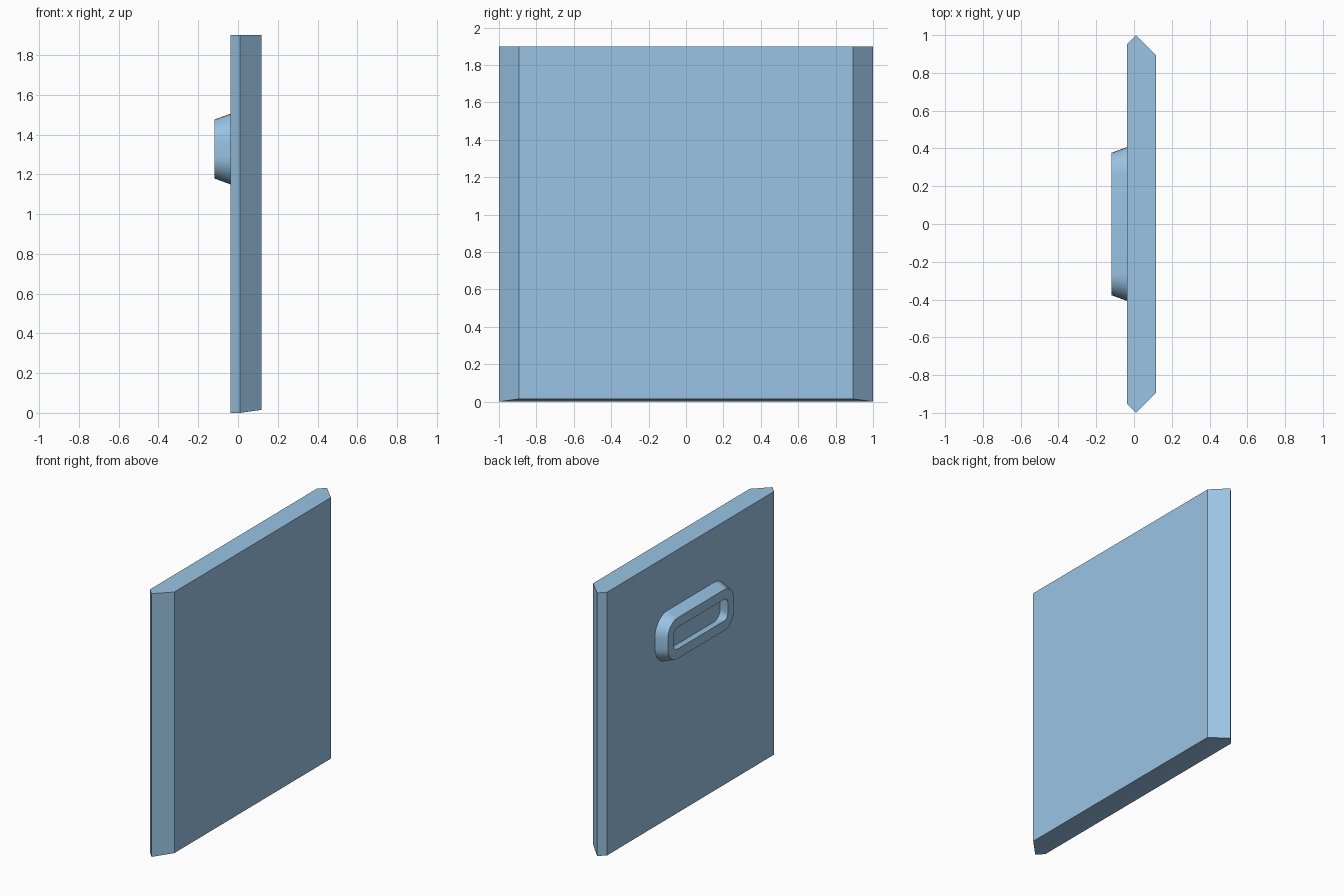
import bpy, bmesh, math

cube = bpy.data.objects.get("Cube")
if cube:
    bpy.data.objects.remove(cube)

blue = bpy.data.materials.new("light_blue")
blue.use_nodes = True
colour = (0.32, 0.55, 0.78, 1)
blue.diffuse_color = colour
blue.node_tree.nodes["Principled BSDF"].inputs["Base Color"].default_value = colour


def finish(name, bm):
    bmesh.ops.recalc_face_normals(bm, faces=bm.faces)
    mesh = bpy.data.meshes.new(name)
    bm.to_mesh(mesh)
    bm.free()
    mesh.materials.append(blue)
    obj = bpy.data.objects.new(name, mesh)
    bpy.context.collection.objects.link(obj)
    return obj


# Door panel: bevelled plan outline, with the underside rising towards +x
FACE_X, TOP = -0.037, 1.9
half = [(FACE_X, 0.952, 0), (0.01, 1, 0), (0.117, 0.893, 0.015)]
plan = half + [(x, -y, z) for x, y, z in reversed(half)]
bm = bmesh.new()
low = [bm.verts.new(p) for p in plan]
high = [bm.verts.new((x, y, TOP)) for x, y, z in plan]
n = len(plan)
for i in range(n):
    j = (i + 1) % n
    bm.faces.new((low[i], low[j], high[j], high[i]))
bm.faces.new(high)
bm.faces.new((low[0], low[1], low[4], low[5]))
bm.faces.new((low[1], low[2], low[3], low[4]))
finish("door_panel", bm)

# Handle: flared ring with rounded corners
STEPS, MID_Z = 8, 1.327


def rounded_loop(bm, x, hy, hz, r):
    verts = []
    for k, (sy, sz) in enumerate([(1, 1), (-1, 1), (-1, -1), (1, -1)]):
        for s in range(STEPS + 1):
            a = (k + s / STEPS) * math.pi / 2
            verts.append(bm.verts.new((x, sy * (hy - r) + r * math.cos(a),
                                       MID_Z + sz * (hz - r) + r * math.sin(a))))
    return verts


FRONT_X, RIM, FLARE = -0.119, 0.07, 0.03
bm = bmesh.new()
loops = []
for x, grow in [(FACE_X, FLARE), (FRONT_X, 0), (FRONT_X, -RIM), (FACE_X, FLARE - RIM)]:
    loops.append(rounded_loop(bm, x, 0.377 + grow, 0.148 + grow, 0.11 + grow))
for a, b in zip(loops, loops[1:]):
    for i in range(len(a)):
        j = (i + 1) % len(a)
        bm.faces.new((a[i], a[j], b[j], b[i]))
handle = finish("handle", bm)
bpy.ops.object.select_all(action="DESELECT")
handle.select_set(True)
bpy.context.view_layer.objects.active = handle
bpy.ops.object.shade_smooth_by_angle(angle=math.radians(35))
